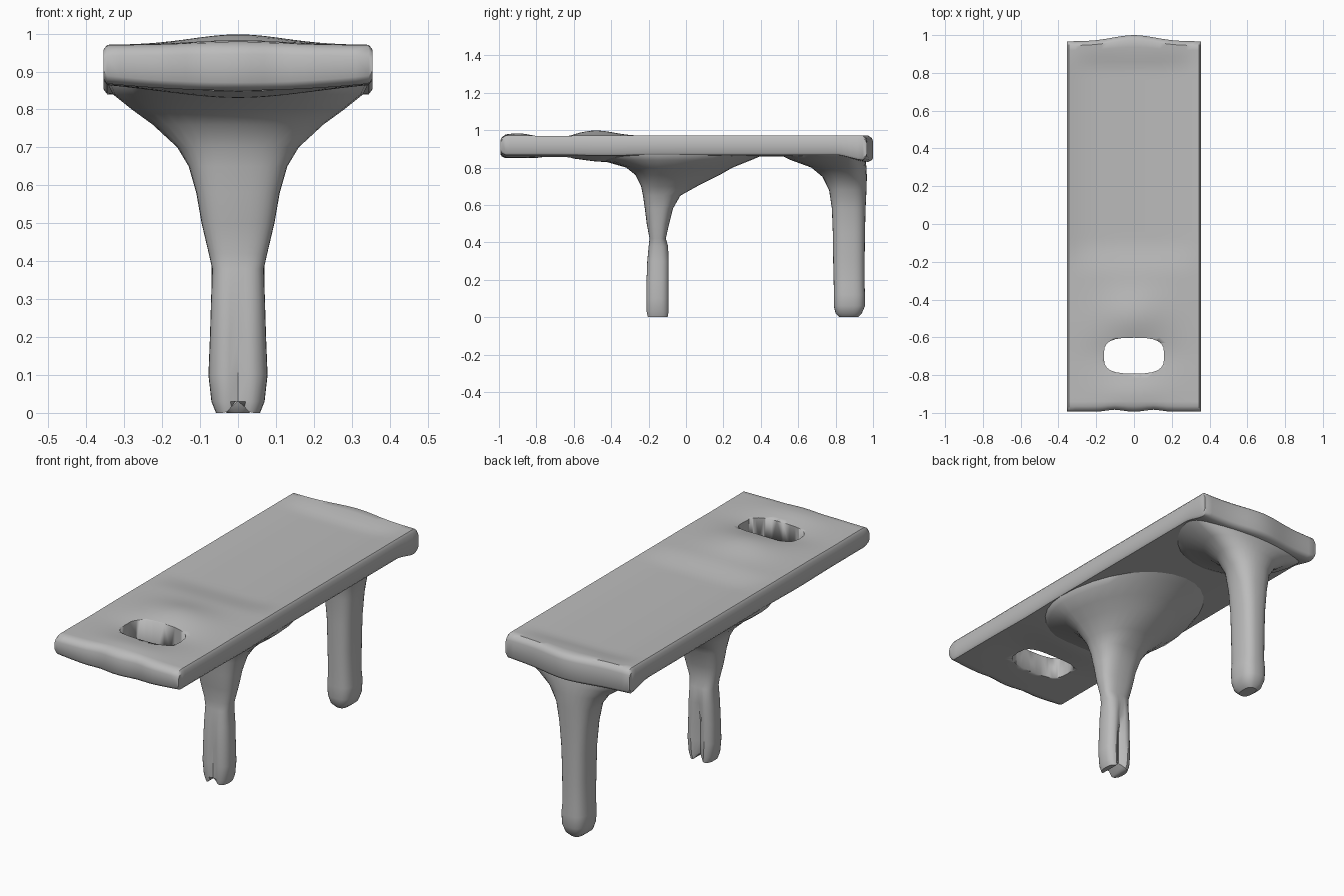
import bpy, bmesh, math

if "Cube" in bpy.data.objects:
    bpy.data.objects.remove(bpy.data.objects["Cube"])

grey = bpy.data.materials.new("plain grey")
grey.diffuse_color = (0.5, 0.5, 0.5, 1)
grey.use_nodes = True
grey.node_tree.nodes["Principled BSDF"].inputs["Base Color"].default_value = grey.diffuse_color


def bell(v, width):
    return math.exp(-(v / width) ** 2)


def step(a, b, v):
    t = max(0, min(1, (v - a) / (b - a)))
    return t * t * (3 - 2 * t)


def finish(bm, name, angle=40):
    bmesh.ops.recalc_face_normals(bm, faces=bm.faces)
    me = bpy.data.meshes.new(name)
    bm.to_mesh(me)
    bm.free()
    me.materials.append(grey)
    ob = bpy.data.objects.new(name, me)
    bpy.context.collection.objects.link(ob)
    for o in bpy.context.selected_objects:
        o.select_set(False)
    ob.select_set(True)
    bpy.context.view_layer.objects.active = ob
    bpy.ops.object.shade_smooth_by_angle(angle=math.radians(angle))
    return ob


def bridge(bm, a, b):
    n = len(a)
    for i in range(n):
        bm.faces.new((a[i], a[(i + 1) % n], b[(i + 1) % n], b[i]))


# Gently sculpted upper and lower surfaces of the bench board
def top_z(u, y):
    z = 0.970
    z -= 0.022 * step(-0.28, -0.08, y) * (1 - step(0.8, 0.95, y)) * (1 - u ** 4)
    z += 0.028 * bell(y + 0.48, 0.13) * bell(u, 0.5)
    z += 0.013 * bell(y + 0.9, 0.08) * bell(u, 0.5)
    z -= 0.015 * bell(y + 0.7, 0.09) * bell(u, 0.6)
    return z


def bottom_z(u, y):
    z = 0.868 - 0.010 * (1 - u * u)
    z -= 0.028 * bell(y + 0.43, 0.17) * bell(u, 0.7)
    z -= 0.028 * step(0.8, 0.95, y)
    z -= 0.008 * step(-0.6, -0.9, y) * (1 - u * u)
    return z


# Bench board: closed rings swept along y, with rounded ends
N = 20
us = [-1 + 2 * i / N for i in range(N + 1)]
ys = [(-0.993, 0.035), (-0.985, 0.015), (-0.965, 0)]
ys += [(-0.94 + 1.86 * i / 60, 0) for i in range(61)]
ys += [(0.945, 0), (0.96, 0.015), (0.967, 0.035)]
bm = bmesh.new()
rings = []
for y, inset in ys:
    top, bot = [], []
    for u in us:
        bulge = 0.033 * bell(u, 0.45) * step(0.88, 0.96, y)
        front = 0.010 * bell(abs(u) - 0.3, 0.15) * step(-0.94, -0.99, y)
        top.append(bm.verts.new((u * 0.345, y + bulge + front, top_z(u, y) - inset * 0.8)))
        bot.append(bm.verts.new((u * 0.345, y + bulge + front, bottom_z(u, y) + inset * 0.6)))
    sides = []
    for s in (1, -1):
        t = bm.verts.new((s * 0.354, y, top_z(1, y) - 0.012 - inset * 0.8))
        b = bm.verts.new((s * 0.354, y, bottom_z(1, y) + 0.012 + inset * 0.6))
        sides.append((t, b))
    rings.append((top, bot, sides))


def ring_loop(r):
    top, bot, (right, left) = r
    return top + [right[0], right[1]] + bot[::-1] + [left[1], left[0]]


for a, b in zip(rings, rings[1:]):
    bridge(bm, ring_loop(a), ring_loop(b))
for top, bot, (right, left) in (rings[0], rings[-1]):
    for i in range(N):
        bm.faces.new((top[i], top[i + 1], bot[i + 1], bot[i]))
    bm.faces.new((top[-1], right[0], right[1], bot[-1]))
    bm.faces.new((top[0], bot[0], left[1], left[0]))
board = finish(bm, "bench_board")

# Oblong hand hole near the front
bm = bmesh.new()
lo, hi = [], []
for k in range(24):
    a = 2 * math.pi * k / 24
    c, s = math.cos(a), math.sin(a)
    x = 0.16 * math.copysign(abs(c) ** 0.7, c)
    y = -0.697 + 0.095 * math.copysign(abs(s) ** 0.6, s)
    lo.append(bm.verts.new((x, y, 0.7)))
    hi.append(bm.verts.new((x, y, 1.2)))
bridge(bm, lo, hi)
bm.faces.new(lo)
bm.faces.new(hi)
cutter = finish(bm, "hole_cutter")
cutter.hide_render = True
mod = board.modifiers.new("hole", 'BOOLEAN')
mod.operation = 'DIFFERENCE'
mod.solver = 'EXACT'
mod.object = cutter
bpy.context.view_layer.objects.active = board
bpy.ops.object.modifier_apply(modifier="hole")
bpy.data.objects.remove(cutter)


# Legs: lofted rounded sections (height, front y, back y, half width)
def leg(name, cy, rows, groove):
    bm = bmesh.new()
    n, loops = 32, []
    for j, (z, y0, y1, w) in enumerate(rows):
        p = 0.75 if z < 0.6 else 0.75 + 0.25 * step(0.6, 0.75, z)
        ring = []
        for k in range(n):
            a = 2 * math.pi * k / n
            c, s = math.cos(a), math.sin(a)
            x = w * math.copysign(abs(c) ** p, c)
            r = (y1 - cy) if s > 0 else (cy - y0)
            r *= abs(s) ** p
            cut = groove * bell(x, 0.02) * (1 - step(0.2, 0.4, z))
            r -= cut * (1 if s > 0 else 0.4)
            zz = z + (groove * 1.3 * bell(x, 0.018) if j == 0 else 0)
            ring.append(bm.verts.new((x, cy + math.copysign(r, s), zz)))
        loops.append(ring)
    for a, b in zip(loops, loops[1:]):
        bridge(bm, a, b)
    # foot cap, strips running across the leg
    foot = loops[0]
    q = n // 2
    for k in range(q):
        quad = [foot[k], foot[k + 1], foot[(n - k - 1) % n], foot[(n - k) % n]]
        bm.faces.new(list(dict.fromkeys(quad)))
    return finish(bm, name, 35)


leg("front_leg", -0.15, [
    (0.0, -.21, -.09, .058), (.03, -.215, -.088, .070), (.1, -.215, -.088, .078),
    (.2, -.215, -.088, .074), (.3, -.21, -.088, .071), (.38, -.2, -.095, .068),
    (.42, -.195, -.108, .077), (.5, -.21, -.09, .096), (.58, -.22, -.07, .11),
    (.65, -.23, -.03, .13), (.7, -.24, .06, .16), (.76, -.27, .18, .225),
    (.8, -.32, .25, .28), (.84, -.46, .35, .33), (.87, -.52, .42, .345),
    (.89, -.53, .43, .345)], 0.03)
leg("back_leg", 0.87, [
    (0.0, .82, .92, .03), (.02, .80, .94, .055), (.06, .79, .957, .068),
    (.12, .79, .957, .072), (.17, .79, .955, .066), (.3, .787, .955, .068),
    (.45, .785, .957, .072), (.58, .78, .96, .085), (.68, .765, .965, .11),
    (.75, .73, .967, .16), (.8, .67, .965, .23), (.84, .56, .96, .31),
    (.87, .5, .955, .345), (.89, .48, .95, .345)], 0.0)
